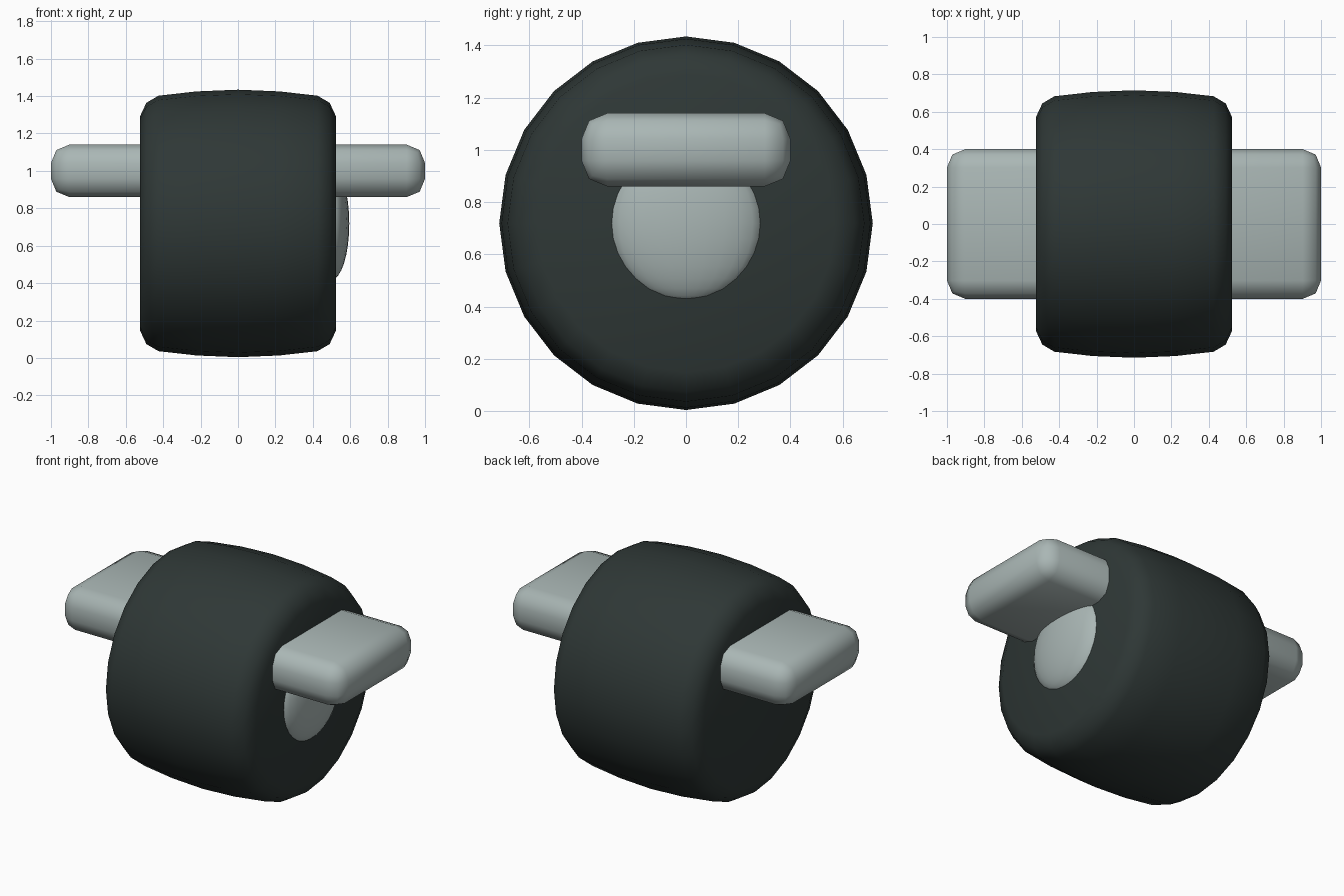
import bpy, bmesh, math
from mathutils import Matrix

if "Cube" in bpy.data.objects:
    bpy.data.objects.remove(bpy.data.objects["Cube"])

WHEEL_Z = 0.719


def material(name, rgb):
    m = bpy.data.materials.new(name)
    m.diffuse_color = (*rgb, 1)
    m.use_nodes = True
    m.node_tree.nodes["Principled BSDF"].inputs["Base Color"].default_value = m.diffuse_color
    return m


rubber = material("dark_rubber", (0.028, 0.039, 0.037))
metal = material("pale_metal", (0.40, 0.47, 0.46))


def finish(bm, name, mat, angle=40):
    bmesh.ops.recalc_face_normals(bm, faces=bm.faces[:])
    me = bpy.data.meshes.new(name)
    bm.to_mesh(me)
    bm.free()
    ob = bpy.data.objects.new(name, me)
    bpy.context.collection.objects.link(ob)
    me.materials.append(mat)
    bpy.ops.object.select_all(action='DESELECT')
    ob.select_set(True)
    bpy.context.view_layer.objects.active = ob
    bpy.ops.object.shade_smooth_by_angle(angle=math.radians(angle))
    return ob


# Tyre: crowned, round-shouldered profile (x, radius) turned about x
half = [(0.525, 0.57), (0.49, 0.645), (0.425, 0.683), (0.22, 0.706)]
profile = [(-x, r) for x, r in half] + [(0, 0.715)] + half[::-1]
bm = bmesh.new()
SIDES = 24
rings = []
for x, r in profile:
    rings.append([bm.verts.new((x, r * math.sin(2 * math.pi * i / SIDES),
                                WHEEL_Z + r * math.cos(2 * math.pi * i / SIDES)))
                  for i in range(SIDES)])
for a, b in zip(rings, rings[1:]):
    for i in range(SIDES):
        j = (i + 1) % SIDES
        bm.faces.new((a[i], a[j], b[j], b[i]))
bm.faces.new(rings[0])
bm.faces.new(rings[-1])
finish(bm, "wheel", rubber, 60)

# Mounting plate: rounded slab passing through the wheel
bm = bmesh.new()
bmesh.ops.create_cube(bm, size=1, matrix=Matrix.Translation((0, 0, 1.0))
                      @ Matrix.Diagonal((2.0, 0.8, 0.28, 1)))
bmesh.ops.bevel(bm, geom=bm.edges[:], offset=0.098, segments=2, profile=0.5,
                affect='EDGES')
finish(bm, "mounting_plate", metal, 50)

# Hub cap: flattened dome on the right face only
bm = bmesh.new()
bmesh.ops.create_uvsphere(bm, u_segments=24, v_segments=16, radius=1,
                          matrix=Matrix.Translation((0.50, 0, WHEEL_Z))
                          @ Matrix.Diagonal((0.095, 0.295, 0.3, 1)))
finish(bm, "hub_cap", metal, 80)
